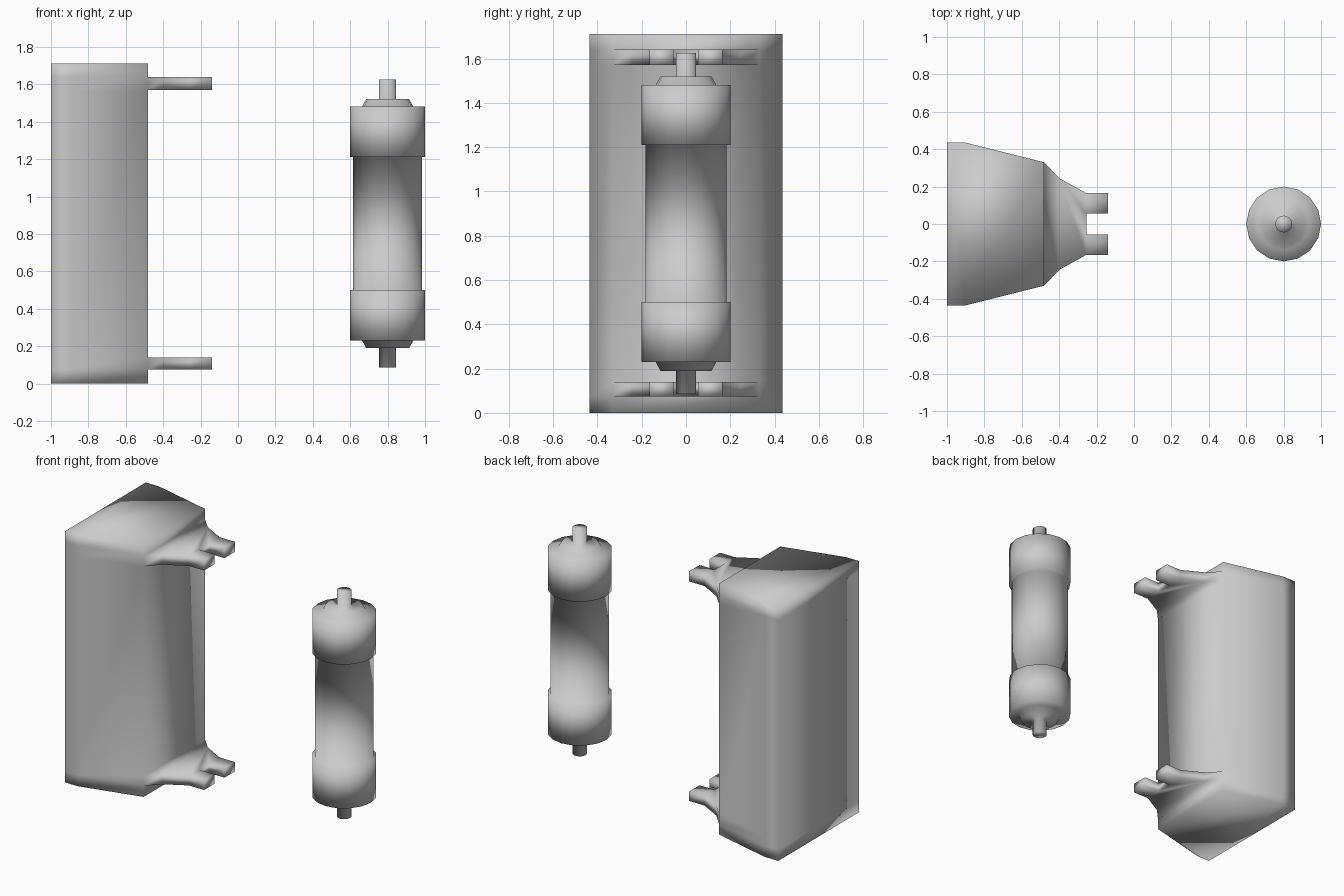
import bpy, bmesh, math

if "Cube" in bpy.data.objects:
    bpy.data.objects.remove(bpy.data.objects["Cube"])

H = 1.71


def finish(bm, name):
    bmesh.ops.remove_doubles(bm, verts=bm.verts, dist=0.0005)
    bmesh.ops.recalc_face_normals(bm, faces=bm.faces)
    me = bpy.data.meshes.new(name)
    bm.to_mesh(me)
    bm.free()
    me.shade_smooth()
    ob = bpy.data.objects.new(name, me)
    bpy.context.collection.objects.link(ob)
    return ob


def stack(bm, rings, skip=()):
    """Join consecutive vertex rings with quads and cap both ends."""
    vs = [[bm.verts.new(p) for p in r] for r in rings]
    n = len(rings[0])
    for i in range(len(vs) - 1):
        for j in range(n):
            k = (j + 1) % n
            if (i, j) not in skip:
                bm.faces.new((vs[i][j], vs[i][k], vs[i + 1][k], vs[i + 1][j]))
    bm.faces.new(vs[0][::-1])
    bm.faces.new(vs[-1])


# Holder: tapered body with two forked arms growing out of its front face
bm = bmesh.new()
outline = [(-1, -.435), (-.9, -.435), (-.48, -.33),
           (-.48, .33), (-.9, .435), (-1, .435)]
levels = [0, .075, .14, H - .14, H - .07, H]
stack(bm, [[(x, y, z) for x, y in outline] for z in levels],
      skip={(1, 2), (3, 2)})

half = [(-.48, -.33), (-.4, -.245), (-.255, -.165),
        (-.14, -.165), (-.14, -.055), (-.255, -.055)]
fork = half + [(x, -y) for x, y in reversed(half)]
for lo, hi in ((levels[1], levels[2]), (levels[3], levels[4])):
    b = [bm.verts.new((x, y, lo)) for x, y in fork]
    t = [bm.verts.new((x, y, hi)) for x, y in fork]
    n = len(fork)
    for j in range(n - 1):
        bm.faces.new((b[j], b[j + 1], t[j + 1], t[j]))
    for v in (b, t):
        bm.faces.new((v[0], v[1], v[10], v[11]))
        bm.faces.new((v[1], v[2], v[5], v[6], v[9], v[10]))
        bm.faces.new(v[2:6])
        bm.faces.new(v[6:10])
finish(bm, "holder")

# Cartridge: turned profile, mirrored about mid height
bm = bmesh.new()
lower = [(.045, .085), (.045, .19), (.115, .19), (.137, .23),
         (.2, .23), (.2, .5), (.184, .5)]
profile = lower + [(r, H - z) for r, z in reversed(lower)]
N = 16
stack(bm, [[(.8 + r * math.cos(2 * math.pi * k / N),
             r * math.sin(2 * math.pi * k / N), z) for k in range(N)]
           for r, z in profile])
finish(bm, "cartridge")
